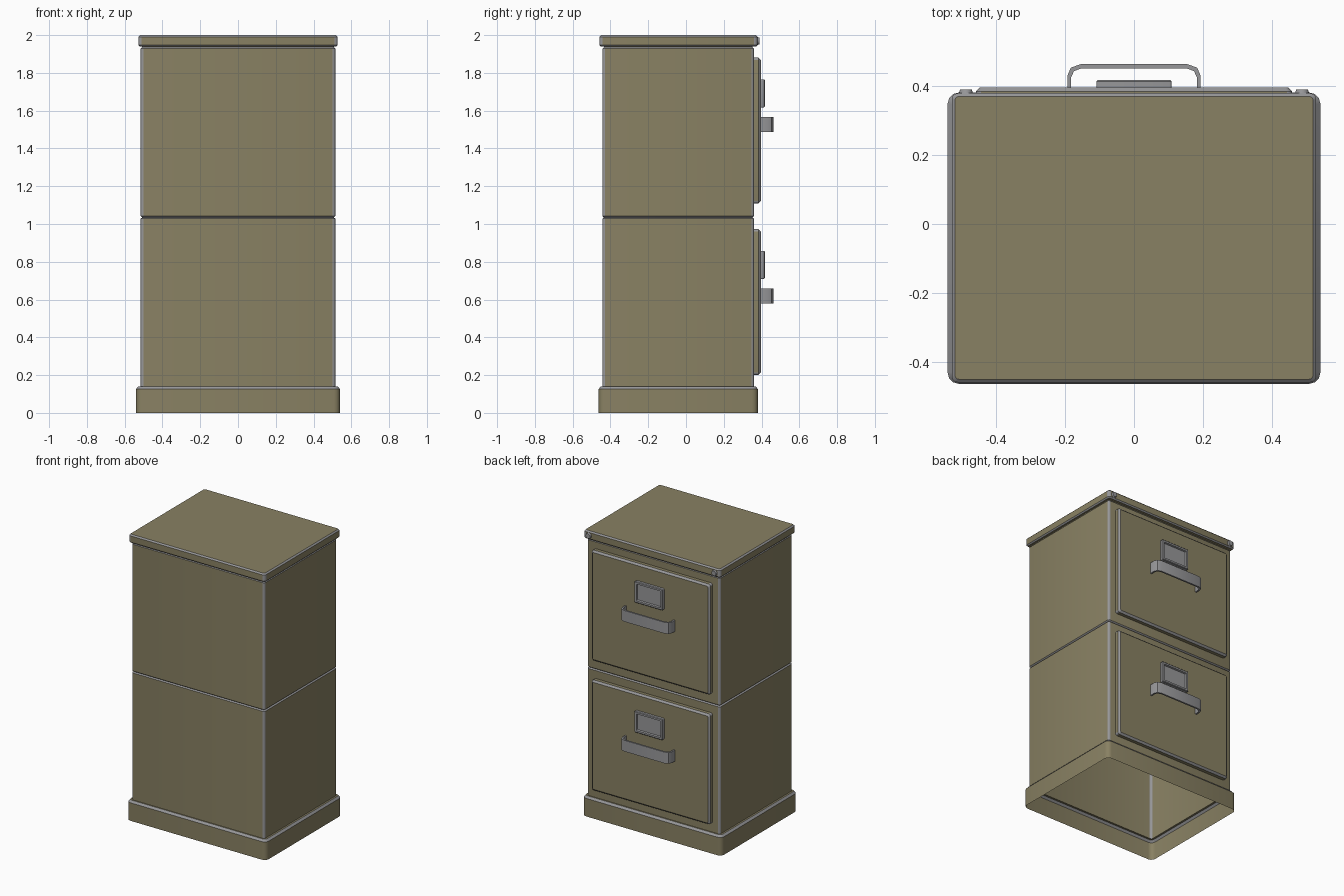
import bpy, bmesh, math

if "Cube" in bpy.data.objects:
    bpy.data.objects.remove(bpy.data.objects["Cube"])


def material(name, rgb):
    m = bpy.data.materials.new(name)
    m.diffuse_color = (*rgb, 1)
    m.use_nodes = True
    m.node_tree.nodes["Principled BSDF"].inputs["Base Color"].default_value = m.diffuse_color
    return m


OLIVE = material("olive_paint", (0.250, 0.220, 0.125))
STEEL = material("bare_steel", (0.31, 0.31, 0.32))


def finish(name, bm, mats):
    me = bpy.data.meshes.new(name)
    bm.to_mesh(me)
    bm.free()
    for m in mats:
        me.materials.append(m)
    me.shade_smooth()
    me.set_sharp_from_angle(angle=math.radians(32))
    ob = bpy.data.objects.new(name, me)
    bpy.context.collection.objects.link(ob)
    return ob


SEG = 3


def rounded_rect(hx, lo, hi, r):
    """Counter-clockwise rounded rectangle, SEG segments per corner."""
    pts = []
    corners = ((hx - r, hi - r), (-hx + r, hi - r), (-hx + r, lo + r), (hx - r, lo + r))
    for k, (cx, cy) in enumerate(corners):
        for i in range(SEG + 1):
            a = math.pi / 2 * (k + i / SEG)
            pts.append((cx + r * math.cos(a), cy + r * math.sin(a)))
    return pts


def loft(name, size, rings, worn=(), worn_corners=False, axis="z",
         cap_start=False, cap_end=False, mats=(OLIVE, STEEL)):
    """Stack rounded rectangles; rings = (inset, height, corner radius).
    Bands listed in worn (and optionally the corners) show bare steel."""
    hx, lo, hi = size
    bm = bmesh.new()
    loops = []
    for d, t, r in rings:
        pts = rounded_rect(hx - d, lo + d, hi - d, r)
        loops.append([bm.verts.new((a, b, t) if axis == "z" else (a, t, b)) for a, b in pts])

    def face(vs, idx):
        f = bm.faces.new(vs if axis == "z" else vs[::-1])
        f.material_index = idx

    n = len(loops[0])
    for k in range(len(loops) - 1):
        a, b = loops[k], loops[k + 1]
        for i in range(n):
            j = (i + 1) % n
            corner = i % (SEG + 1) < SEG
            face([a[i], a[j], b[j], b[i]], int(k in worn or (worn_corners and corner)))
    if cap_start:
        face(loops[0][::-1], 0)
    if cap_end:
        face(loops[-1], 0)
    return finish(name, bm, mats)


# Hollow base skirt, open underneath
loft("base_skirt", (0.54, -0.463, 0.381),
     [(0, 0, .032), (0, .126, .032), (.012, .14, .022), (.026, .14, .012)], worn=(1,))

# Cabinet shell with a groove between the two halves
loft("cabinet_shell", (0.515, -0.443, 0.36),
     [(0, .14, .014), (0, 1.028, .014), (.008, 1.035, .01), (0, 1.042, .014),
      (0, 1.928, .014), (.008, 1.936, .01), (.008, 1.942, .01)],
     worn=(1, 2, 4), worn_corners=True)

# Top slab
loft("top_slab", (0.528, -0.459, 0.379),
     [(.008, 1.94, .012), (0, 1.948, .018), (0, 1.991, .018), (.009, 2.0, .012)],
     worn=(0, 2), worn_corners=True, cap_start=True, cap_end=True)


def handle(name, z):
    """Bent strap swept upwards from a half profile mirrored in x."""
    outer = [(.193, .39), (.193, .43), (.183, .453), (.155, .463)]
    inner = [(.182, .39), (.182, .425), (.174, .443), (.152, .451)]
    out = outer + [(-x, y) for x, y in outer[::-1]]
    inn = inner + [(-x, y) for x, y in inner[::-1]]
    bm = bmesh.new()
    rows = [[bm.verts.new((p[i][0], p[i][1], h)) for p, h in
             ((out, z - .039), (out, z + .039), (inn, z + .039), (inn, z - .039))]
            for i in range(len(out))]
    for a, b in zip(rows, rows[1:]):
        for i in range(4):
            j = (i + 1) % 4
            bm.faces.new((a[i], b[i], b[j], a[j]))
    bm.faces.new(rows[0])
    bm.faces.new(rows[-1][::-1])
    bmesh.ops.recalc_face_normals(bm, faces=bm.faces)
    return finish(name, bm, (STEEL,))


# Drawer fronts with label holders and handles
for name, z in (("lower", 0.587), ("upper", 1.495)):
    loft(name + "_drawer_front", (0.458, z - .386, z + .386),
         [(0, .352, .014), (0, .384, .014), (.012, .396, .008)],
         worn=(1,), worn_corners=True, axis="y", cap_end=True)
    loft(name + "_label_holder", (0.109, z + .122, z + .27),
         [(0, .39, .006), (0, .413, .006), (.004, .417, .004), (.016, .417, .003),
          (.019, .405, .003)],
         axis="y", cap_end=True, mats=(STEEL, STEEL))
    handle(name + "_handle", z + .032)

# Rivets on the slab edge above the drawers
for side, x in (("left", -0.487), ("right", 0.487)):
    bm = bmesh.new()
    bmesh.ops.create_cone(bm, cap_ends=True, segments=16, radius1=.022, radius2=.017, depth=.016)
    ob = finish(side + "_rivet", bm, (STEEL,))
    ob.rotation_euler = (-math.pi / 2, 0, 0)
    ob.location = (x, .382, 1.969)
